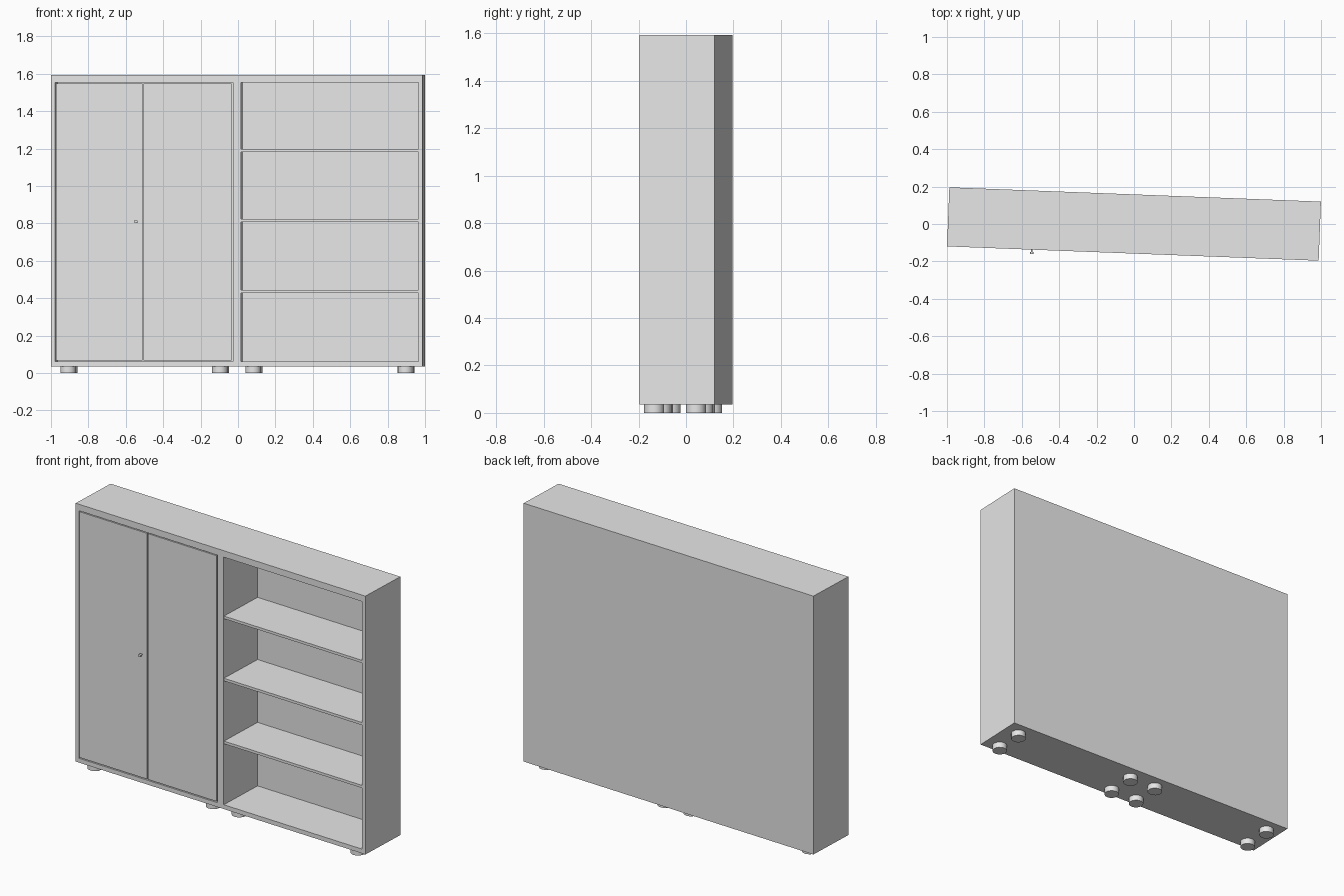
import bpy
import bmesh
import math
from mathutils import Matrix, Vector

if "Cube" in bpy.data.objects:
    bpy.data.objects.remove(bpy.data.objects["Cube"], do_unlink=True)

# One plain grey finish
grey = bpy.data.materials.new("light_grey")
grey.use_nodes = True
grey.diffuse_color = (0.8, 0.8, 0.8, 1)
grey.node_tree.nodes["Principled BSDF"].inputs["Base Color"].default_value = (0.8, 0.8, 0.8, 1)

# The whole cabinet stands slightly turned
TURN = Matrix.Rotation(math.radians(-2.2), 4, "Z")


def finish(name, bm):
    bm.transform(TURN)
    mesh = bpy.data.meshes.new(name)
    bm.to_mesh(mesh)
    bm.free()
    mesh.materials.append(grey)
    obj = bpy.data.objects.new(name, mesh)
    bpy.context.collection.objects.link(obj)
    return obj


def box(name, x, y, z):
    """Board between (low, high) limits on each axis."""
    lo, hi = Vector((x[0], y[0], z[0])), Vector((x[1], y[1], z[1]))
    bm = bmesh.new()
    bmesh.ops.create_cube(bm, size=1)
    bmesh.ops.scale(bm, vec=hi - lo, verts=bm.verts)
    bmesh.ops.translate(bm, vec=(lo + hi) / 2, verts=bm.verts)
    return finish(name, bm)


def cylinder(name, centre, radius, length, along_y=False, sides=16):
    bm = bmesh.new()
    bmesh.ops.create_cone(bm, cap_ends=True, segments=sides, radius1=radius,
                          radius2=radius, depth=length)
    if along_y:
        bm.transform(Matrix.Rotation(math.pi / 2, 4, "X"))
    bmesh.ops.translate(bm, vec=centre, verts=bm.verts)
    return finish(name, bm)


W, D = 0.994, 0.158           # half width, half depth
BASE, FLOOR, CEIL, TOP = 0.035, 0.061, 1.554, 1.593
T = 0.022                     # side panel thickness
BACK = D - 0.01

# Carcass
box("top_board", (-W, W), (-D, D), (CEIL, TOP))
box("bottom_board", (-W, W), (-D, D), (BASE, FLOOR))
box("back_panel", (-W, W), (BACK, D), (FLOOR, CEIL))
for name, x in (("right_side", -W), ("right_divider", -T),
                ("left_divider", 0), ("left_side", W - T)):
    box(name, (x, x + T), (-D, BACK), (FLOOR, CEIL))

# Open shelves
for i, z in enumerate((0.428, 0.807, 1.182)):
    box(f"shelf_{i + 1}", (T, W - T), (-D + 0.002, BACK), (z, z + 0.016))

# Flush doors with narrow gaps
for name, x in (("right_door", (-0.967, -0.506)), ("left_door", (-0.499, -0.028))):
    box(name, x, (-D, -D + 0.016), (FLOOR + 0.006, CEIL - 0.005))

# Door knob
cylinder("knob_stem", (-0.54, -D - 0.007, 0.81), 0.004, 0.014, True, 12)
cylinder("knob", (-0.54, -D - 0.018, 0.81), 0.009, 0.011, True)

# Round feet, four under each half
for i, x in enumerate((-0.905, -0.093, 0.085, 0.9)):
    for side, y in (("front", -0.1), ("back", 0.076)):
        foot = cylinder(f"{side}_foot_{i + 1}", (x, y, BASE / 2), 0.042, BASE)
        bpy.context.view_layer.objects.active = foot
        foot.select_set(True)
        bpy.ops.object.shade_smooth_by_angle()
        foot.select_set(False)
